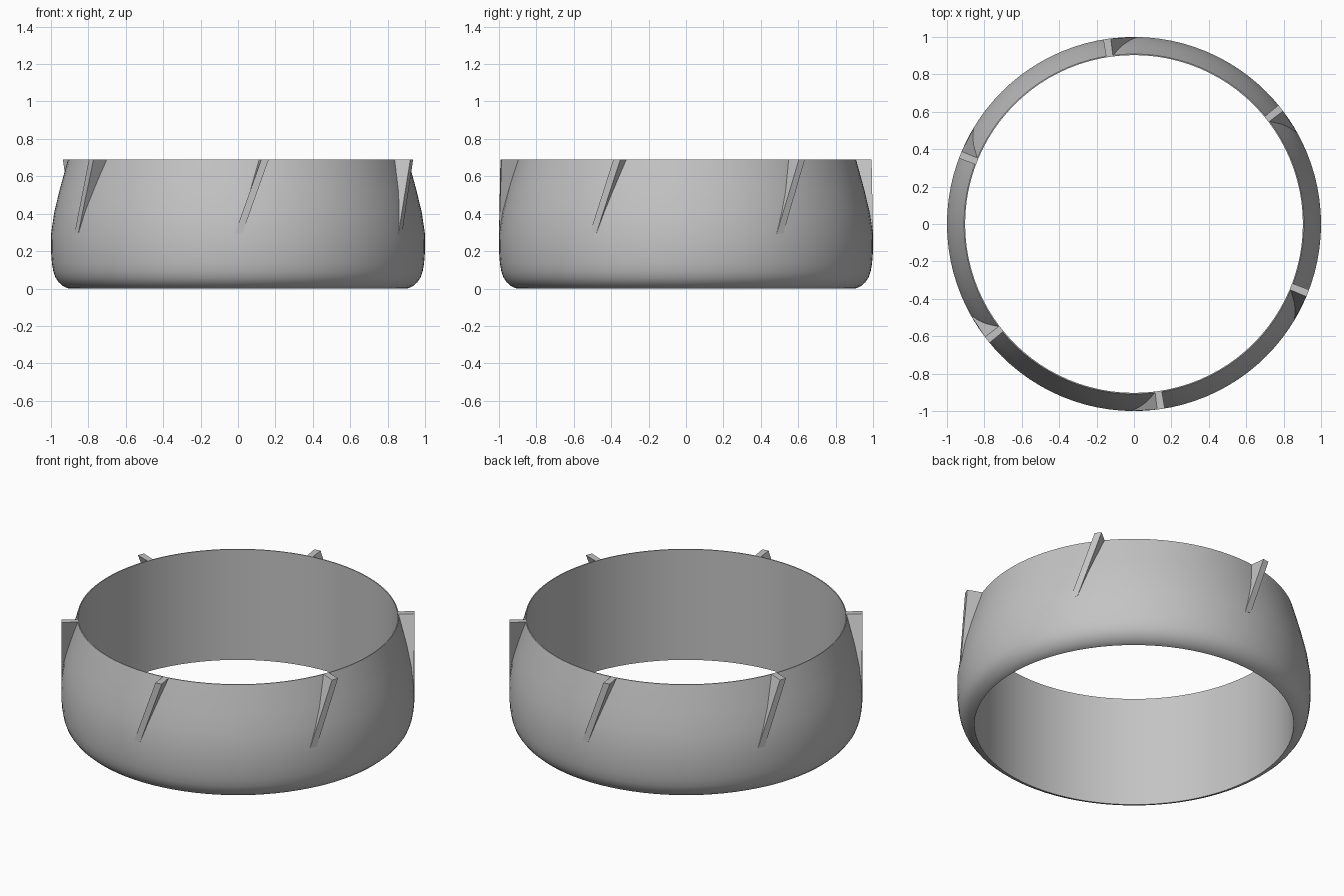
import bpy, bmesh
from math import sin, cos, radians, pi
from mathutils import Vector

cube = bpy.data.objects.get("Cube")
if cube:
    bpy.data.objects.remove(cube)

# Single plain grey material
grey = bpy.data.materials.new("plain grey")
grey.use_nodes = True
colour = (0.55, 0.55, 0.55, 1)
grey.diffuse_color = colour
grey.node_tree.nodes["Principled BSDF"].inputs["Base Color"].default_value = colour


def finish(bm, name):
    bmesh.ops.recalc_face_normals(bm, faces=bm.faces)
    mesh = bpy.data.meshes.new(name)
    bm.to_mesh(mesh)
    bm.free()
    mesh.materials.append(grey)
    obj = bpy.data.objects.new(name, mesh)
    bpy.context.collection.objects.link(obj)
    return obj


def polar(r, degrees, z):
    """Point at an angle measured from the front, turning towards +x."""
    a = radians(degrees)
    return Vector((r * sin(a), -r * cos(a), z))


# Ring body: closed (radius, height) profile spun around z
profile = [(0.903, 0), (0.915, 0.003), (0.937, 0.014), (0.958, 0.033), (0.975, 0.057),
           (0.987, 0.09), (0.995, 0.135), (0.999, 0.19), (1.0, 0.29),
           (0.982, 0.41), (0.953, 0.53), (0.909, 0.69), (0.903, 0.69)]
bm = bmesh.new()
verts = [bm.verts.new((r, 0, z)) for r, z in profile]
edges = [bm.edges.new((a, b)) for a, b in zip(verts, verts[1:] + verts[:1])]
bmesh.ops.spin(bm, geom=verts + edges, cent=(0, 0, 0), axis=(0, 0, 1),
               angle=2 * pi, steps=96, use_duplicate=False)
bmesh.ops.remove_doubles(bm, verts=bm.verts, dist=0.0005)
ring = finish(bm, "ring_body")
bpy.context.view_layer.objects.active = ring
ring.select_set(True)
bpy.ops.object.shade_smooth_by_angle(angle=radians(30))
ring.select_set(False)

# Six slanted fins, flush with the widest radius and the top rim
for i in range(6):
    bm = bmesh.new()
    ends = []
    for centre, z in ((0.2, 0.295), (8.3, 0.69)):
        ends.append([bm.verts.new(polar(r, i * 60 + centre + side, z))
                     for r, side in ((0.906, -1.15), (1.0, -1.15), (1.0, 1.15), (0.906, 1.15))])
    low, high = ends
    bm.faces.new(low)
    bm.faces.new(high)
    for k in range(4):
        n = (k + 1) % 4
        bm.faces.new((low[k], low[n], high[n], high[k]))
    finish(bm, f"fin_{i + 1}")
